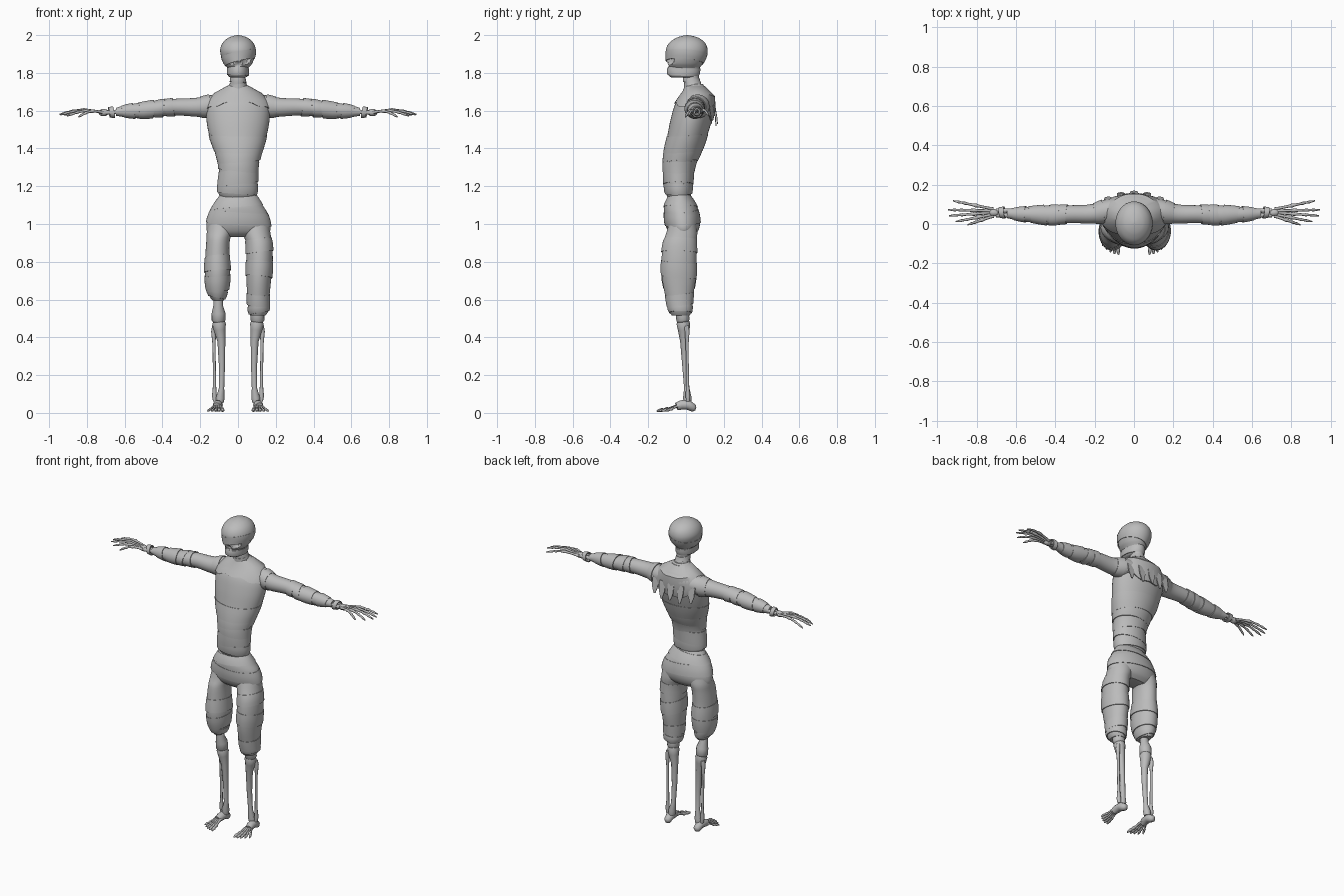
import bpy, bmesh, math
from mathutils import Vector

old_cube = bpy.data.objects.get("Cube")
if old_cube:
    bpy.data.objects.remove(old_cube)

grey = bpy.data.materials.new("plain grey")
grey.use_nodes = True
colour = (0.5, 0.5, 0.5, 1)
grey.diffuse_color = colour
grey.node_tree.nodes["Principled BSDF"].inputs["Base Color"].default_value = colour

TAU = math.tau
SEGMENTS = 40


def finish(name, bm, angle=40):
    bmesh.ops.remove_doubles(bm, verts=bm.verts, dist=0.00005)
    bmesh.ops.recalc_face_normals(bm, faces=bm.faces)
    mesh = bpy.data.meshes.new(name)
    bm.to_mesh(mesh)
    bm.free()
    obj = bpy.data.objects.new(name, mesh)
    bpy.context.collection.objects.link(obj)
    mesh.materials.append(grey)
    bpy.ops.object.select_all(action='DESELECT')
    obj.select_set(True)
    bpy.context.view_layer.objects.active = obj
    bpy.ops.object.shade_smooth_by_angle(angle=math.radians(angle))
    return obj


def sample(profile, t):
    """Smooth value of a profile of (station, low a, high a, low b, high b)."""
    last = len(profile) - 1
    t = min(max(t, profile[0][0]), profile[last][0])
    i = 0
    while i < last - 1 and t > profile[i + 1][0]:
        i += 1
    p, q = profile[i], profile[i + 1]
    before, after = profile[max(i - 1, 0)], profile[min(i + 2, last)]
    span = q[0] - p[0]
    u = (t - p[0]) / span
    out = []
    for k in range(1, 5):
        m0 = (q[k] - before[k]) / (q[0] - before[0]) * span
        m1 = (after[k] - p[k]) / (after[0] - p[0]) * span
        out.append((2*u**3 - 3*u*u + 1) * p[k] + (u**3 - 2*u*u + u) * m0
                   + (3*u*u - 2*u**3) * q[k] + (u**3 - u*u) * m1)
    return out


def place(profile, axis, side, t, a, lift=0):
    """Point on a profile's surface; axis z stands up, axis x reaches sideways."""
    a0, a1, b0, b1 = sample(profile, t)
    p = (a0 + a1) / 2 + ((a1 - a0) / 2 + lift) * math.cos(a)
    q = (b0 + b1) / 2 + ((b1 - b0) / 2 + lift) * math.sin(a)
    return Vector((side * p, q, t)) if axis == 'z' else Vector((side * t, p, q))


def skin(bm, rows, caps):
    rings = [[bm.verts.new(co) for co in row] for row in rows]
    count = len(rings[0])
    for r, s in zip(rings, rings[1:]):
        for j in range(count):
            k = (j + 1) % count
            bm.faces.new((r[j], r[k], s[k], s[j]))
    if caps:
        bm.faces.new(rings[0])
        bm.faces.new(rings[-1])


def body(name, profile, axis='z', side=1, steps=28, dents=()):
    t0, t1 = profile[0][0], profile[-1][0]
    bm = bmesh.new()
    skin(bm, [[place(profile, axis, side, t0 + (t1 - t0) * i / steps, TAU * j / SEGMENTS)
               for j in range(SEGMENTS)] for i in range(steps + 1)], True)
    for centre, radius, depth in dents:
        for v in bm.verts:
            d = (v.co - Vector(centre)).length / radius
            if d < 1:
                v.co.y += depth * (1 - d * d)
    return finish(name, bm)


def wrap(name, profile, low, high, axis='z', side=1, tilt=0, phase=0, lift=0.007, dip=None):
    """Cloth strip lying on a profile, thickest at its low edge."""
    rows = []
    for f, raise_by in ((0, -0.004), (0, lift), (0.3, lift), (0.7, lift * 0.8),
                        (1, lift * 0.5), (1, -0.004)):
        row = []
        for j in range(SEGMENTS):
            a = TAU * j / SEGMENTS
            start = low + (dip(a) if dip else 0)
            t = start + (high - start) * f + tilt * math.cos(a - phase)
            row.append(place(profile, axis, side, t, a, raise_by))
        rows.append(row)
    bm = bmesh.new()
    skin(bm, rows, False)
    return finish(name, bm, 35)


def bone(name, points, sides=10):
    """Tapered tube through (x, y, z, radius) points."""
    pts = [Vector(p[:3]) for p in points]
    rows = []
    for i, p in enumerate(points):
        d = (pts[min(i + 1, len(pts) - 1)] - pts[max(i - 1, 0)]).normalized()
        ref = Vector((0, 1, 0)) if abs(d.y) < 0.7 else Vector((0, 0, 1))
        u = d.cross(ref).normalized()
        w = d.cross(u)
        rows.append([pts[i] + p[3] * (u * math.cos(TAU * j / sides) + w * math.sin(TAU * j / sides))
                     for j in range(sides)])
    bm = bmesh.new()
    skin(bm, rows, True)
    return finish(name, bm, 60)


# Torso, leaning forward toward the waist
torso = [(1.13, -.085, .085, -.09, .02), (1.17, -.105, .10, -.11, .03), (1.3, -.10, .105, -.12, .045),
         (1.38, -.12, .125, -.115, .08), (1.46, -.15, .15, -.10, .11), (1.56, -.168, .168, -.08, .14),
         (1.64, -.165, .165, -.055, .155), (1.69, -.125, .125, -.02, .14), (1.72, -.07, .07, -.005, .105),
         (1.74, -.045, .045, .0, .09)]
body("torso", torso, steps=40)
for i, (low, high, tilt, phase) in enumerate([(1.16, 1.22, .008, 3), (1.21, 1.29, .014, 0), (1.28, 1.34, .012, 3),
                                              (1.33, 1.39, .01, .5), (1.38, 1.47, .008, 2)]):
    wrap(f"torso_wrap_{i + 1}", torso, low, high, tilt=tilt, phase=phase, lift=.005)
wrap("shoulder_mantle", torso, 1.645, 1.73, lift=.007,
     dip=lambda a: -.1 * max(0, math.sin(a)) ** 2 - .04 * math.cos(a) ** 2 + .006 * math.sin(9 * a))

# Neck
neck = [(1.68, -.042, .042, -.008, .085), (1.73, -.045, .045, -.008, .083), (1.76, -.038, .038, -.012, .07),
        (1.83, -.038, .038, -.015, .07)]
body("neck", neck, steps=12)
wrap("neck_wrap", neck, 1.705, 1.745, tilt=.006, phase=1, lift=.004)
wrap("neck_upper_wrap", neck, 1.75, 1.775, tilt=.004, phase=4, lift=.005)

# Head with eye sockets, jaw and cloth strips
skull = [(1.825, -.055, .055, -.085, .07), (1.85, -.075, .075, -.102, .09), (1.89, -.09, .09, -.105, .11),
         (1.925, -.094, .094, -.106, .114), (1.96, -.08, .08, -.088, .1), (1.985, -.053, .053, -.052, .068),
         (1.996, -.024, .024, -.02, .034), (2.0, -.003, .003, .004, .01)]
body("skull", skull, steps=44, dents=[((s * .042, -.09, 1.872), .03, .03) for s in (-1, 1)]
     + [((0, -.105, 1.845), .02, .015)])
jaw = [(1.775, -.04, .04, -.075, .05), (1.785, -.053, .053, -.092, .065), (1.815, -.055, .055, -.098, .073),
       (1.835, -.057, .057, -.094, .075)]
body("jaw", jaw, steps=10)
wrap("jaw_wrap", jaw, 1.787, 1.825, tilt=.004, phase=4, lift=.004)
wrap("eye_wrap", skull, 1.855, 1.905, tilt=.022, phase=-.4, lift=.003)

# Pelvis cloth
pelvis = [(.93, -.12, .12, -.06, .035), (.955, -.16, .165, -.09, .06), (1.0, -.167, .172, -.11, .074),
          (1.06, -.152, .155, -.116, .068), (1.1, -.13, .13, -.114, .055), (1.15, -.1, .1, -.092, .026),
          (1.165, -.09, .09, -.085, .02)]
body("pelvis", pelvis)
wrap("hip_wrap", pelvis, 1.0, 1.07, tilt=.015, phase=2.5, lift=.004)
wrap("waist_wrap", pelvis, 1.09, 1.145, tilt=.012, phase=0, lift=.004)

# Trouser legs, the right one torn shorter than the left
left_trouser = [(.515, .065, .145, -.075, .02), (.54, .055, .162, -.09, .03), (.6, .05, .165, -.105, .035),
                (.7, .045, .175, -.125, .05), (.8, .044, .184, -.13, .055), (.9, .042, .18, -.12, .055),
                (.95, .025, .172, -.105, .06), (1.0, .01, .165, -.09, .055)]
right_trouser = [(.595, .075, .135, -.08, .02), (.615, .065, .15, -.095, .03), (.66, .05, .168, -.115, .042),
                 (.74, .042, .175, -.13, .054), (.83, .046, .173, -.124, .05), (.92, .042, .167, -.115, .055),
                 (.96, .025, .165, -.1, .06), (1.0, .01, .16, -.09, .055)]
for label, side, trouser, bands in (
        ("left", 1, left_trouser, ((.53, .57), (.57, .63), (.72, .8), (.85, .92))),
        ("right", -1, right_trouser, ((.61, .65), (.65, .73), (.75, .83)))):
    body(f"{label}_trouser", trouser, side=side)
    for i, (low, high) in enumerate(bands):
        wrap(f"{label}_trouser_wrap_{i + 1}", trouser, low, high, side=side,
             tilt=.01, phase=i * 2, lift=.005)

    # Leg bones
    s = side
    bone(f"{label}_thigh_bone", [(s * .105, -.035, .72, .024), (s * .105, -.03, .57, .025),
                                 (s * .103, -.02, .53, .036), (s * .103, -.016, .49, .036),
                                 (s * .103, -.014, .478, .028)], 14)
    bone(f"{label}_shin_bone", [(s * .1, -.014, .495, .028), (s * .1, -.014, .47, .036), (s * .097, -.012, .44, .031),
                                (s * .088, -.01, .38, .021), (s * .085, -.004, .25, .016),
                                (s * .087, .004, .13, .014), (s * .094, .007, .08, .023),
                                (s * .096, .008, .055, .02)], 12)
    bone(f"{label}_outer_shin_bone", [(s * .125, .004, .46, .012), (s * .129, .006, .43, .013),
                                      (s * .127, .006, .36, .008), (s * .124, .008, .15, .008),
                                      (s * .125, .01, .09, .013), (s * .122, .01, .06, .01)])

    # Foot bones
    bone(f"{label}_heel", [(s * .105, .052, .022, .009), (s * .105, .042, .025, .021),
                           (s * .106, .01, .043, .026), (s * .108, -.025, .042, .025),
                           (s * .112, -.05, .034, .021)], 12)
    for i in range(5):
        f = i / 4
        x0, x1 = s * (.095 + .03 * f), s * (.078 + .083 * f)
        tip = -.155 + .045 * f * f
        width = .0105 - .003 * f
        stations = ((0, .036, 1), (.2, .034, .7), (.45, .023, .65), (.55, .02, 1.05), (.68, .017, .7),
                    (.78, .015, 1), (.9, .013, .75), (1, .009, .4))
        bone(f"{label}_toe_{i + 1}", [(x0 + (x1 - x0) * u, -.035 + (tip + .035) * u, z, width * r)
                                      for u, z, r in stations], 8)

# Arms, stretched sideways
arm = [(.11, .01, .13, 1.57, 1.685), (.16, .005, .12, 1.565, 1.68), (.22, .002, .1, 1.568, 1.668),
       (.33, .005, .095, 1.575, 1.663), (.42, -.004, .095, 1.568, 1.655), (.5, .005, .09, 1.56, 1.645),
       (.6, .02, .082, 1.566, 1.628), (.645, .03, .078, 1.573, 1.615)]
for label, s in (("left", 1), ("right", -1)):
    body(f"{label}_arm", arm, 'x', s)
    for i, (low, high) in enumerate(((.155, .2), (.34, .385), (.39, .435), (.45, .53), (.55, .61))):
        wrap(f"{label}_arm_wrap_{i + 1}", arm, low, high, 'x', s, tilt=.008, phase=i * 2, lift=.005)
    for i, y in enumerate((.045, .068)):
        bone(f"{label}_forearm_bone_{i + 1}", [(s * .62, y, 1.595, .012), (s * .67, y, 1.592, .011),
                                               (s * .7, y, 1.59, .012)])
    cuff = [(.655, .03, .086, 1.564, 1.618), (.685, .033, .084, 1.566, 1.618)]
    wrap(f"{label}_wrist_band", cuff, .657, .683, 'x', s, tilt=.006, phase=1, lift=.003)

    # Wrist and finger bones
    bone(f"{label}_wrist", [(s * .69, .057, 1.59, .013), (s * .705, .057, 1.59, .019),
                            (s * .725, .058, 1.59, .018), (s * .735, .058, 1.59, .01)])
    tips = ((.845, -.004, 1.566), (.905, .012, 1.572), (.94, .042, 1.578), (.945, .072, 1.58), (.92, .118, 1.576))
    for i, (x, y, z) in enumerate(tips):
        y0 = .04 + .009 * i
        bone(f"{label}_finger_{i + 1}",
             [(s * (.715 + (x - .715) * u), y0 + (y - y0) * u, 1.59 + (z - 1.59) * u + .018 * math.sin(math.pi * u),
               r * .001) for u, r in ((0, 9), (.15, 7), (.35, 7), (.43, 10), (.52, 7),
                                      (.64, 6), (.7, 8), (.78, 5.5), (.86, 7), (1, 3))], 8)

# Torn cloth tails on the upper back and behind the shoulders
for i in range(5):
    x = -.13 + .065 * i
    bulge = .03 * (1 - (x / .13) ** 2)
    bm = bmesh.new()
    skin(bm, [[(x + dx * w, .132 + bulge + y + dy, z) for dx, dy in ((-1, 0), (1, 0), (1, .005), (-1, .005))]
              for w, y, z in ((.022, -.012, 1.63), (.02, -.002, 1.57), (.005, .002, 1.53 - .01 * (i % 2)))], True)
    finish(f"back_rag_{i + 1}", bm)
